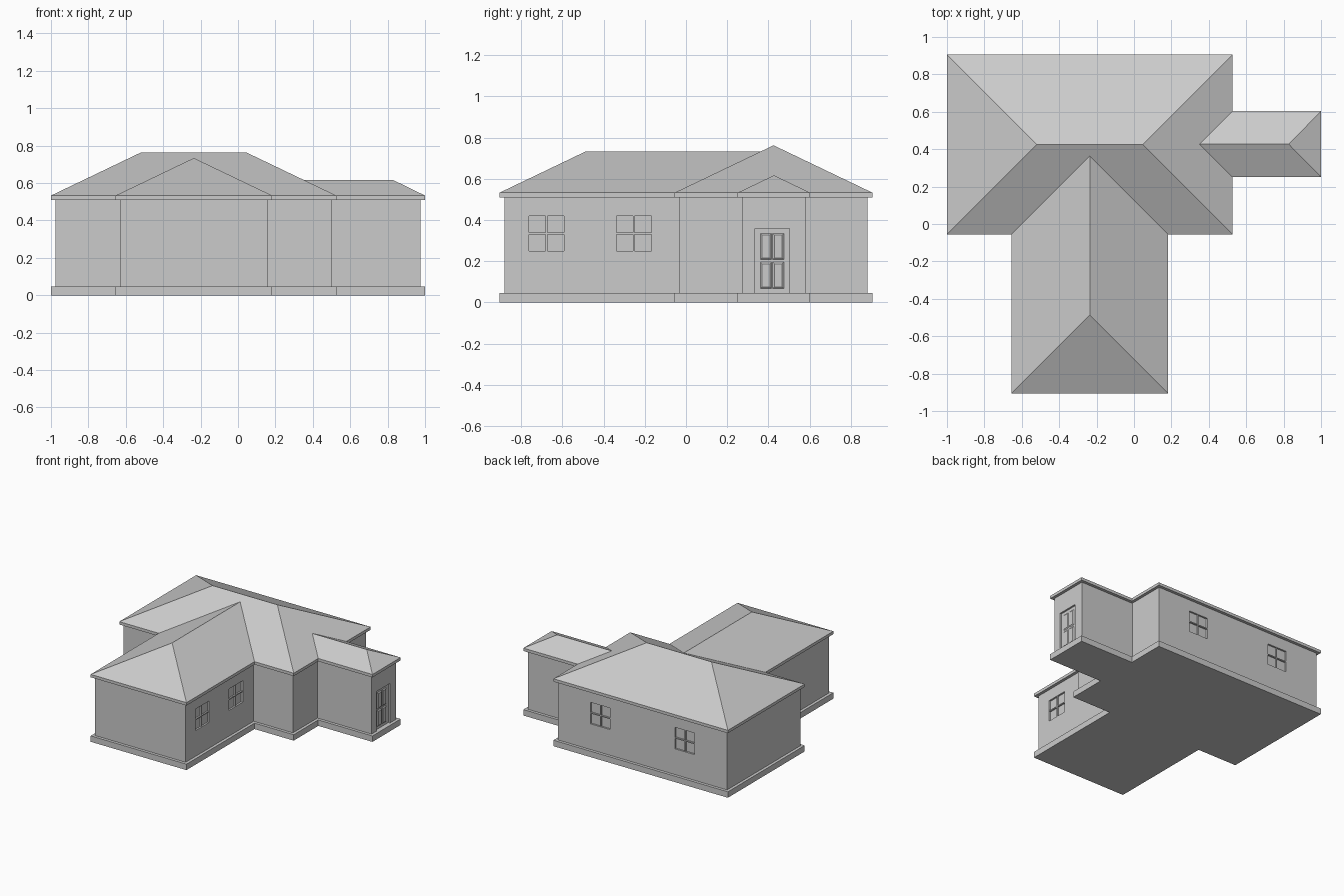
import bpy, bmesh

if "Cube" in bpy.data.objects:
    bpy.data.objects.remove(bpy.data.objects["Cube"])

# Footprint of the eaves and plinth, counter-clockwise
OUT = [(-1, -.055), (-.655, -.055), (-.655, -.905), (.183, -.905),
       (.183, -.055), (.526, -.055), (.526, .251), (1, .251),
       (1, .603), (.526, .603), (.526, .905), (-1, .905)]
N = len(OUT)
BASE, EAVE, TOP, PITCH, INSET = .047, .51, .533, .479, .023


def inset(d):
    """Move every edge of the right-angled outline inwards by d."""
    pts = []
    for i, (x, y) in enumerate(OUT):
        for a, b in ((OUT[i - 1], OUT[i]), (OUT[i], OUT[(i + 1) % N])):
            if a[1] == b[1]:
                y += d if b[0] > a[0] else -d
            else:
                x += d if b[1] < a[1] else -d
        pts.append((x, y))
    return pts


def make(name, verts, faces):
    me = bpy.data.meshes.new(name)
    me.from_pydata(verts, [], faces)
    me.update()
    ob = bpy.data.objects.new(name, me)
    bpy.context.collection.objects.link(ob)
    return ob


def loft(levels):
    """Stack outlines given as (inset, z) and bridge them."""
    verts = [(x, y, z) for d, z in levels for x, y in inset(d)]
    faces = [(k * N + i, k * N + (i + 1) % N, k * N + N + (i + 1) % N, k * N + N + i)
             for k in range(len(levels) - 1) for i in range(N)]
    return verts, faces


def box(name, lo, hi):
    bm = bmesh.new()
    bmesh.ops.create_cube(bm, size=1)
    for v in bm.verts:
        v.co = [(lo[k] + hi[k]) / 2 + v.co[k] * (hi[k] - lo[k]) for k in range(3)]
    me = bpy.data.meshes.new(name)
    bm.to_mesh(me)
    bm.free()
    ob = bpy.data.objects.new(name, me)
    bpy.context.collection.objects.link(ob)
    return ob


# Plinth
v, f = loft([(0, 0), (0, BASE), (.05, BASE)])
make("plinth", v, f + [tuple(reversed(range(N)))])

# Roof: soffit, fascia and hipped slopes
v, f = loft([(.05, EAVE), (0, EAVE), (0, TOP)])
o = len(v) - N
for x, y, half in ((-.52, .425, .48), (.046, .425, .48), (-.236, -.486, .419),
                   (-.236, .364, .419), (.827, .427, .176), (.35, .427, .176)):
    v.append((x, y, TOP + half * PITCH))
slopes = [(10, 11, 12, 13), (11, 0, 12), (0, 1, 15, 4, 5, 13, 12), (1, 2, 14, 15),
          (2, 3, 14), (3, 4, 15, 14), (5, 6, 17, 9, 10, 13), (6, 7, 16, 17),
          (7, 8, 16), (8, 9, 17, 16)]
make("roof", v, f + [tuple(o + i for i in s) for s in slopes])

# Walls, solid while the openings are cut
v, f = loft([(INSET, BASE), (INSET, EAVE)])
walls = make("walls", v, f + [tuple(reversed(range(N))), tuple(range(N, 2 * N))])


def spot(side, u0, u1, z0, z1, d0, d1):
    """Box corners on a wall; d is depth measured inwards from its face."""
    if side == "back":
        y = .905 - INSET
        return (u0, y - d1, z0), (u1, y - d0, z1)
    x = (.183 if side == "wing" else 1) - INSET
    return (x - d1, u0, z0), (x - d0, u1, z1)


DEPTH = .014
HALF = .085
openings = []

# Windows: a shallow recess with crossed glazing bars
for side, u in (("wing", -.677), ("wing", -.253), ("back", .133), ("back", -.607)):
    openings.append(spot(side, u - HALF, u + HALF, .25, .42, -.05, DEPTH))
    box("window_bar_upright", *spot(side, u - .004, u + .004, .25, .42, .002, DEPTH))
    box("window_bar_level", *spot(side, u - HALF, u + HALF, .331, .339, .002, DEPTH))

# Door: a recess with four raised, sloped-edge panels
openings.append(spot("end", .334, .502, BASE - .02, .36, -.05, DEPTH))
for u in (.388, .448):
    for z in (.132, .272):
        lo, hi = spot("end", u - .027, u + .027, z - .064, z + .064, .008, DEPTH)
        panel = box("door_panel", lo, hi)
        for p in panel.data.vertices:
            if p.co.x > (lo[0] + hi[0]) / 2:
                p.co.y += .008 if p.co.y < u else -.008
                p.co.z += .008 if p.co.z < z else -.008

# Cut the openings
cutters = []
for lo, hi in openings:
    c = box("opening_cutter", lo, hi)
    c.hide_render = True
    m = walls.modifiers.new("opening", "BOOLEAN")
    m.operation, m.solver, m.object = "DIFFERENCE", "EXACT", c
    cutters.append(c)
bpy.context.view_layer.objects.active = walls
for m in list(walls.modifiers):
    bpy.ops.object.modifier_apply(modifier=m.name)
for c in cutters:
    bpy.data.objects.remove(c)

# Remove the hidden wall caps
bm = bmesh.new()
bm.from_mesh(walls.data)
caps = [g for g in bm.faces if abs(g.normal.z) > .9 and
        min(abs(g.calc_center_median().z - h) for h in (BASE, EAVE)) < .001]
bmesh.ops.delete(bm, geom=caps, context="FACES")
bm.to_mesh(walls.data)
bm.free()
